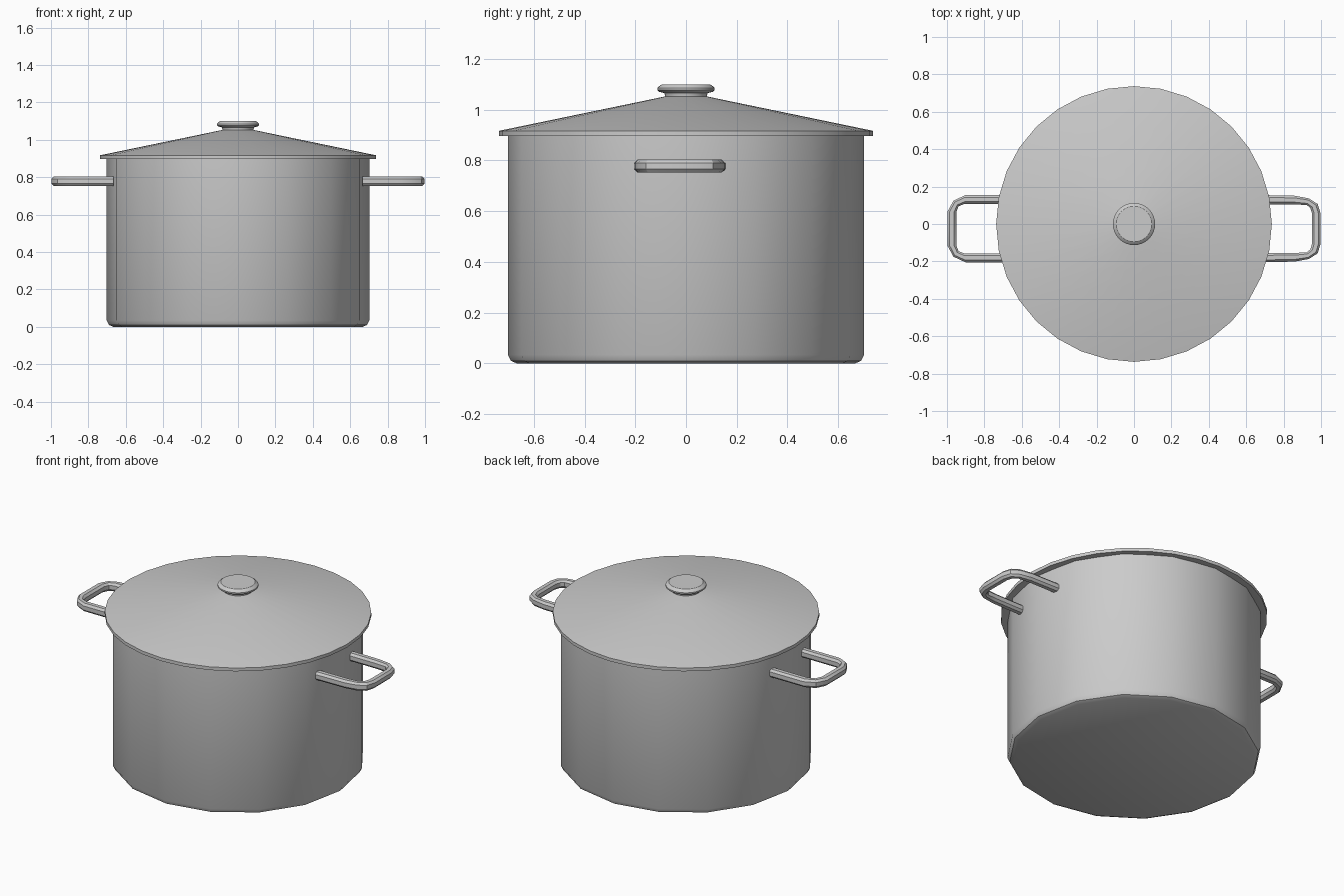
import bpy, bmesh, math

if "Cube" in bpy.data.objects:
    bpy.data.objects.remove(bpy.data.objects["Cube"])


def finish(name, bm, angle=30):
    bmesh.ops.remove_doubles(bm, verts=bm.verts, dist=1e-5)
    bmesh.ops.recalc_face_normals(bm, faces=bm.faces)
    me = bpy.data.meshes.new(name)
    bm.to_mesh(me)
    bm.free()
    ob = bpy.data.objects.new(name, me)
    bpy.context.collection.objects.link(ob)
    bpy.ops.object.select_all(action='DESELECT')
    bpy.context.view_layer.objects.active = ob
    ob.select_set(True)
    bpy.ops.object.shade_smooth_by_angle(angle=math.radians(angle))
    return ob


def bridge(bm, rings, closed):
    pairs = list(zip(rings, rings[1:] + rings[:1])) if closed else list(zip(rings, rings[1:]))
    for a, b in pairs:
        n = len(a)
        for i in range(n):
            j = (i + 1) % n
            bm.faces.new((a[i], a[j], b[j], b[i]))


def lathe(name, profile, sides):
    """Revolve (radius, z) points; both ends of the profile are capped."""
    bm = bmesh.new()
    rings = []
    for r, z in profile:
        rings.append([bm.verts.new((r * math.cos(math.tau * i / sides),
                                    r * math.sin(math.tau * i / sides), z))
                      for i in range(sides)])
    bridge(bm, rings, False)
    bm.faces.new(rings[0])
    bm.faces.new(rings[-1])
    return finish(name, bm)


def handle(name, outer, inner, side):
    """Bevelled bar between an outer and inner outline, mirrored across its middle."""
    mid_y, z0, z1 = -0.025, 0.753, 0.803
    section = [(0, .25), (.25, 0), (.75, 0), (1, .25),
               (1, .75), (.75, 1), (.25, 1), (0, .75)]
    pairs = list(zip(outer, inner))
    path = [(o, i, 1) for o, i in pairs] + [(o, i, -1) for o, i in reversed(pairs)]
    bm = bmesh.new()
    rings = []
    for o, i, s in path:
        rings.append([bm.verts.new((side * (o[0] + (i[0] - o[0]) * u),
                                    mid_y + s * (o[1] + (i[1] - o[1]) * u),
                                    z0 + (z1 - z0) * v)) for u, v in section])
    bridge(bm, rings, False)
    bm.faces.new(rings[0])
    bm.faces.new(rings[-1])
    return finish(name, bm)


# Pot body: 16-sided shell with rounded base edge and hollow inside
lathe("pot_body", [(.668, 0), (.69, .01), (.702, .034), (.702, .905),
                   (.68, .905), (.68, .04), (.66, .025)], 16)

# Lid: shallow cone with a thin rim, hollow underneath
lathe("lid", [(.08, 1.053), (.737, .917), (.737, .897), (.715, .897), (.08, 1.03)], 32)

# Knob
lathe("lid_knob", [(.083, 1.04), (.083, 1.058), (.086, 1.066), (.106, 1.071),
                   (.113, 1.077), (.113, 1.085), (.108, 1.091), (.095, 1.1)], 32)

# Side handles: the two differ slightly in their corner shape
handle("left_handle",
       [(.665, .18), (.90, .18), (.965, .15), (.998, .09)],
       [(.665, .132), (.908, .132), (.938, .12), (.95, .09)], -1)
handle("right_handle",
       [(.665, .18), (.86, .176), (.935, .162), (.982, .132), (.998, .08)],
       [(.665, .13), (.86, .13), (.925, .126), (.943, .11), (.952, .08)], 1)
